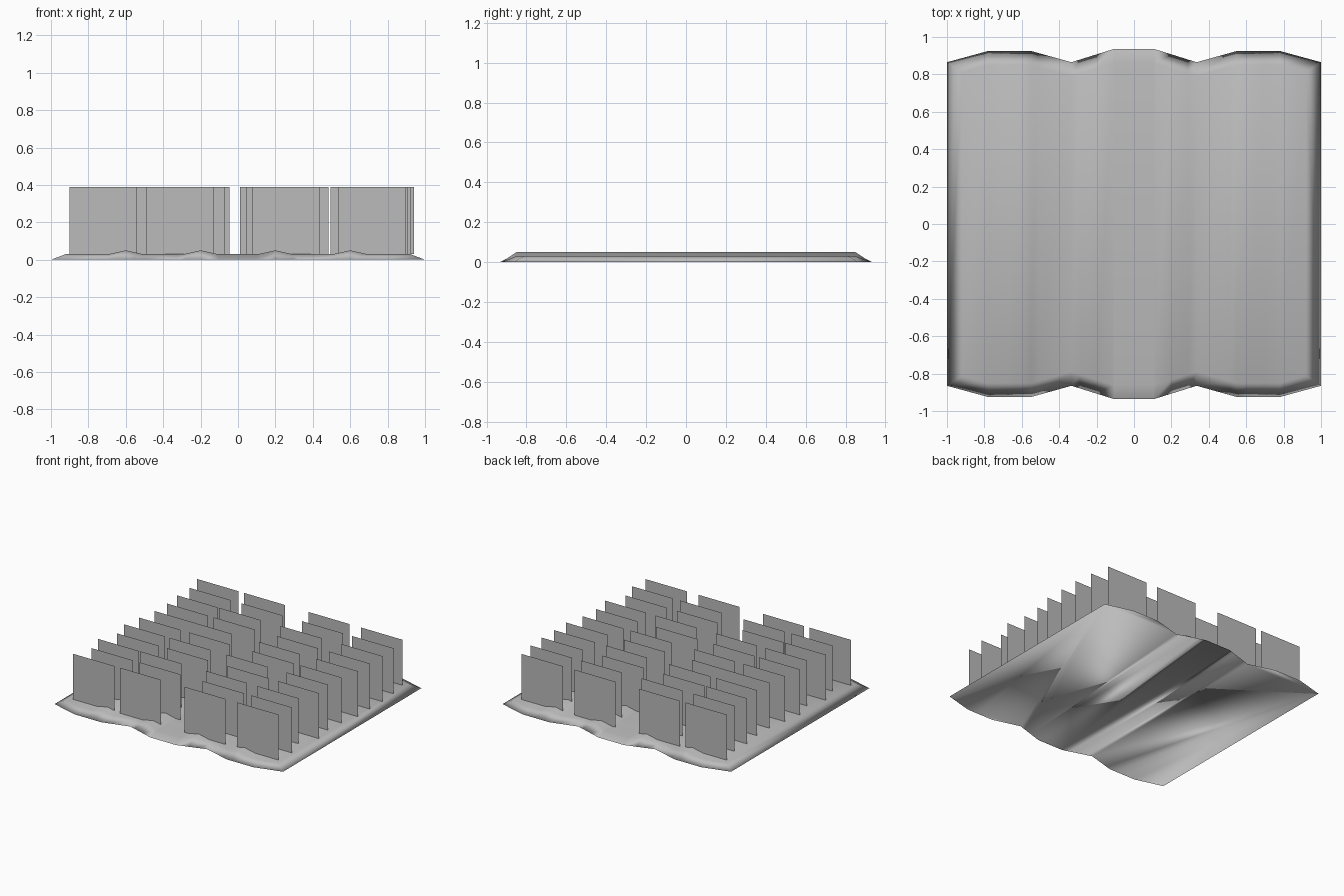
import bpy, bmesh

if "Cube" in bpy.data.objects:
    bpy.data.objects.remove(bpy.data.objects["Cube"])


def material(name, v):
    m = bpy.data.materials.new(name)
    m.diffuse_color = (v, v, v, 1)
    m.use_nodes = True
    m.node_tree.nodes["Principled BSDF"].inputs["Base Color"].default_value = m.diffuse_color
    return m


GREY = material("plain grey", 0.5)


def finish(bm, name, smooth):
    me = bpy.data.meshes.new(name)
    bm.to_mesh(me)
    bm.free()
    me.materials.append(GREY)
    for p in me.polygons:
        p.use_smooth = smooth
    ob = bpy.data.objects.new(name, me)
    bpy.context.collection.objects.link(ob)
    return ob


def lerp_path(pts, x):
    for (x0, v0), (x1, v1) in zip(pts, pts[1:]):
        if x <= x1 + 1e-6:
            return v0 + (v1 - v0) * (x - x0) / (x1 - x0)
    return pts[-1][1]


# Soil bed: scalloped outline, sloping rim, four long furrow ridges
outline = [(-1, .865), (-.78, .925), (-.55, .925), (-.335, .865), (-.11, .935),
           (.11, .935), (.335, .865), (.55, .925), (.78, .925), (1, .865)]
ridges = [(-.92, .03)]
for c in (-.6, -.2, .2, .6):
    ridges += [(c - .09, .03), (c, .05), (c + .09, .03)]
ridges += [(.92, .03)]
stations = sorted({x for x, _ in ridges} | {x for x, _ in outline if abs(x) < .9})

bm = bmesh.new()
rows = []
for x in stations:
    xo = x / .92 if abs(x) > .91 else x
    yo = lerp_path(outline, xo)
    yi = lerp_path(outline, x) - .075
    z = lerp_path(ridges, x)
    rows.append([bm.verts.new(p) for p in
                 ((xo, -yo, 0), (x, -yi, z), (x, yi, z), (xo, yo, 0))])
for a, b in zip(rows, rows[1:]):
    for j in range(3):
        bm.faces.new((a[j], b[j], b[j + 1], a[j + 1]))
# End slopes and one flat underside
for r in (rows[0], rows[-1]):
    bm.faces.new(r)
bm.faces.new([r[0] for r in rows] + [r[3] for r in reversed(rows)])
bmesh.ops.recalc_face_normals(bm, faces=bm.faces)
finish(bm, "soil_bed", True)

# Crop cards: upright square sheets in four columns, inner rows nudged sideways
SIZE = .36
columns = [
    (-.90, (0, .05, .0, .06, .01, .035, .06, .06, .04, .04, 0)),
    (-.49, (0, .06, -.04, .085, 0, .06, -.03, .06, 0, .085, 0)),
    (.075, (0, .05, -.03, .05, -.065, .05, 0, .05, -.03, .05, 0)),
    (.535, (0, .012, -.04, .03, 0, .01, .045, .045, .045, .03, 0))]
for c, (x0, shifts) in enumerate(columns):
    bm = bmesh.new()
    for r, shift in enumerate(shifts):
        y = -.775 + .155 * r
        x = x0 + shift
        bm.faces.new([bm.verts.new(p) for p in
                      ((x, y, .03), (x + SIZE, y, .03),
                       (x + SIZE, y, .03 + SIZE), (x, y, .03 + SIZE))])
    finish(bm, f"crop_column_{c + 1}", False)
